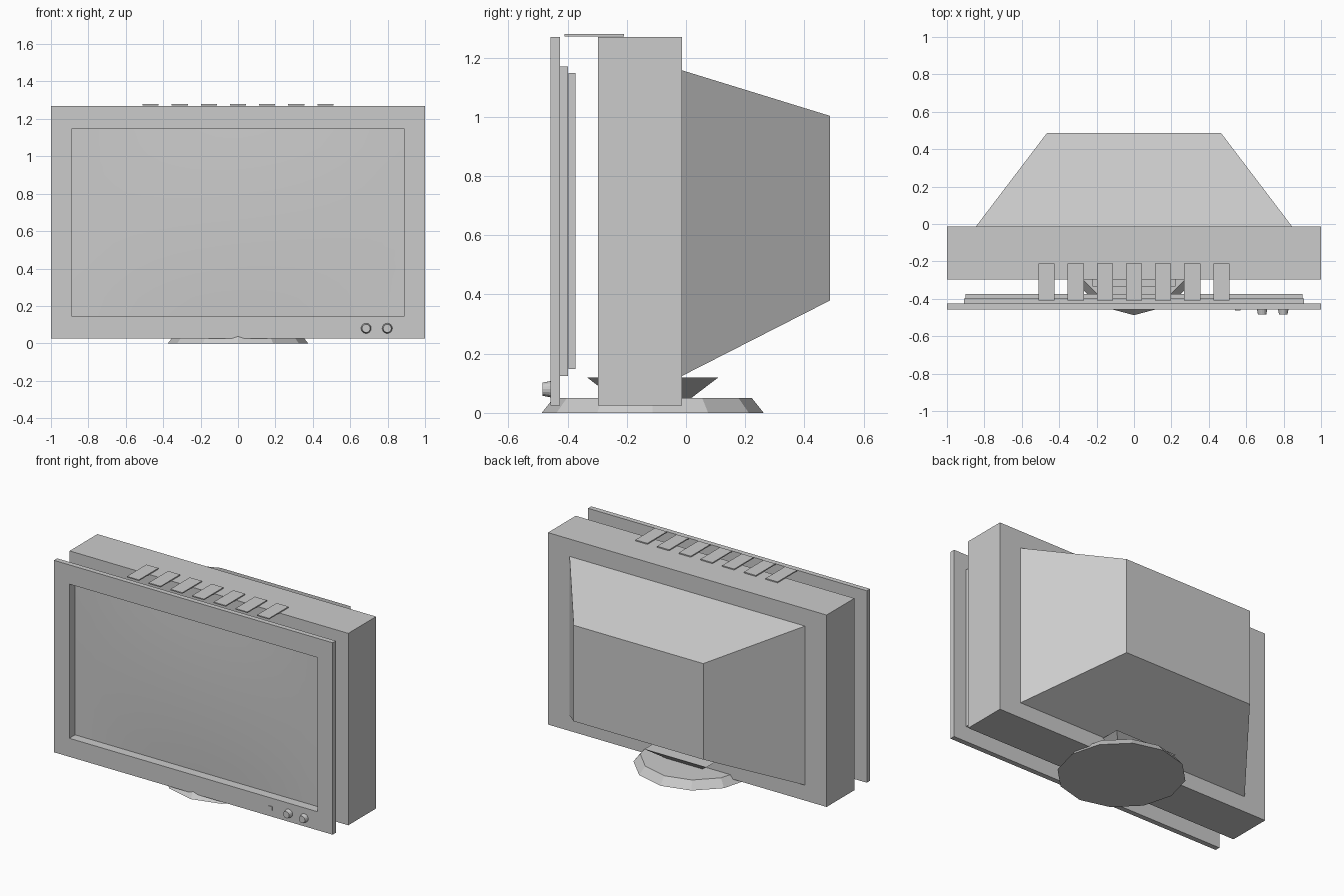
import bpy, bmesh, math
from mathutils import Matrix

if "Cube" in bpy.data.objects:
    bpy.data.objects.remove(bpy.data.objects["Cube"])

grey = bpy.data.materials.new("plain grey")
grey.diffuse_color = (0.6, 0.6, 0.6, 1)
grey.use_nodes = True
grey.node_tree.nodes["Principled BSDF"].inputs["Base Color"].default_value = grey.diffuse_color


def make(name, bm):
    bmesh.ops.recalc_face_normals(bm, faces=bm.faces)
    me = bpy.data.meshes.new(name)
    bm.to_mesh(me)
    bm.free()
    me.materials.append(grey)
    ob = bpy.data.objects.new(name, me)
    bpy.context.collection.objects.link(ob)
    return ob


def rect(bm, hx, z0, z1, y):
    return [bm.verts.new((x, y, z)) for x, z in
            ((-hx, z0), (hx, z0), (hx, z1), (-hx, z1))]


def bridge(bm, a, b):
    for i in range(len(a)):
        j = (i + 1) % len(a)
        bm.faces.new((a[i], a[j], b[j], b[i]))


def block(name, front, back):
    """Solid between two rectangles, each given as (half width, z0, z1, y)."""
    bm = bmesh.new()
    a, b = rect(bm, *front), rect(bm, *back)
    bridge(bm, a, b)
    bm.faces.new(a)
    bm.faces.new(b)
    return make(name, bm)


def frame(name, outer, inner, y0, y1):
    """Rectangular ring with an opening."""
    bm = bmesh.new()
    loops = [rect(bm, *outer, y0), rect(bm, *inner, y0),
             rect(bm, *inner, y1), rect(bm, *outer, y1)]
    for i in range(4):
        bridge(bm, loops[i], loops[(i + 1) % 4])
    return make(name, bm)


def cone(name, n, r0, r1, h, matrix):
    bm = bmesh.new()
    bmesh.ops.create_cone(bm, cap_ends=True, segments=n, radius1=r0,
                          radius2=r1, depth=h, matrix=matrix)
    return make(name, bm)


# front bezel and the lining that holds the glass
frame("front_bezel", (1.0, 0.025, 1.27), (0.89, 0.145, 1.145), -0.458, -0.425)
frame("screen_lining", (0.91, 0.125, 1.17), (0.89, 0.145, 1.145), -0.425, -0.398)

# slightly bulged glass
block("screen_back", (0.9, 0.148, 1.148, -0.397), (0.9, 0.148, 1.148, -0.373))
bm = bmesh.new()
bmesh.ops.create_grid(bm, x_segments=16, y_segments=10, size=1)
for v in bm.verts:
    u, w = v.co.x, v.co.y
    v.co = (0.89 * u, -0.399 - 0.015 * (1 - u * u) * (1 - w * w), 0.645 + 0.5 * w)
glass = make("screen_glass", bm)
if glass.data.polygons[0].normal.y > 0:
    glass.data.flip_normals()
for p in glass.data.polygons:
    p.use_smooth = True

# main case and tapered tube housing
block("main_case", (1.0, 0.025, 1.27, -0.298), (1.0, 0.025, 1.27, -0.013))
block("rear_housing", (0.845, 0.125, 1.157, -0.013), (0.465, 0.38, 1.003, 0.487))

# top vent slats
for i in range(-3, 4):
    s = block(f"vent_slat_{i + 4}", (0.043, 1.272, 1.279, -0.41),
              (0.043, 1.272, 1.279, -0.21))
    s.location.x = i * 0.1557

# twelve-sided foot with square flared neck
cy = -0.1125
cone("foot", 12, 0.375, 0.335, 0.05, Matrix.Translation((0, cy, 0.025))
     @ Matrix.Rotation(math.pi / 2, 4, 'Z'))
r2 = math.sqrt(2)
cone("neck", 4, 0.13 * r2, 0.222 * r2, 0.07, Matrix.Translation((0, cy, 0.085))
     @ Matrix.Rotation(math.pi / 4, 4, 'Z'))

# knobs and indicator light
for i, x in enumerate((0.685, 0.798)):
    cone(f"knob_{i + 1}", 16, 0.028, 0.022, 0.03,
         Matrix.Translation((x, -0.47, 0.08)) @ Matrix.Rotation(math.pi / 2, 4, 'X'))
led = block("indicator_light", (0.014, 0.068, 0.092, -0.463),
            (0.014, 0.068, 0.092, -0.456))
led.location.x = 0.555
